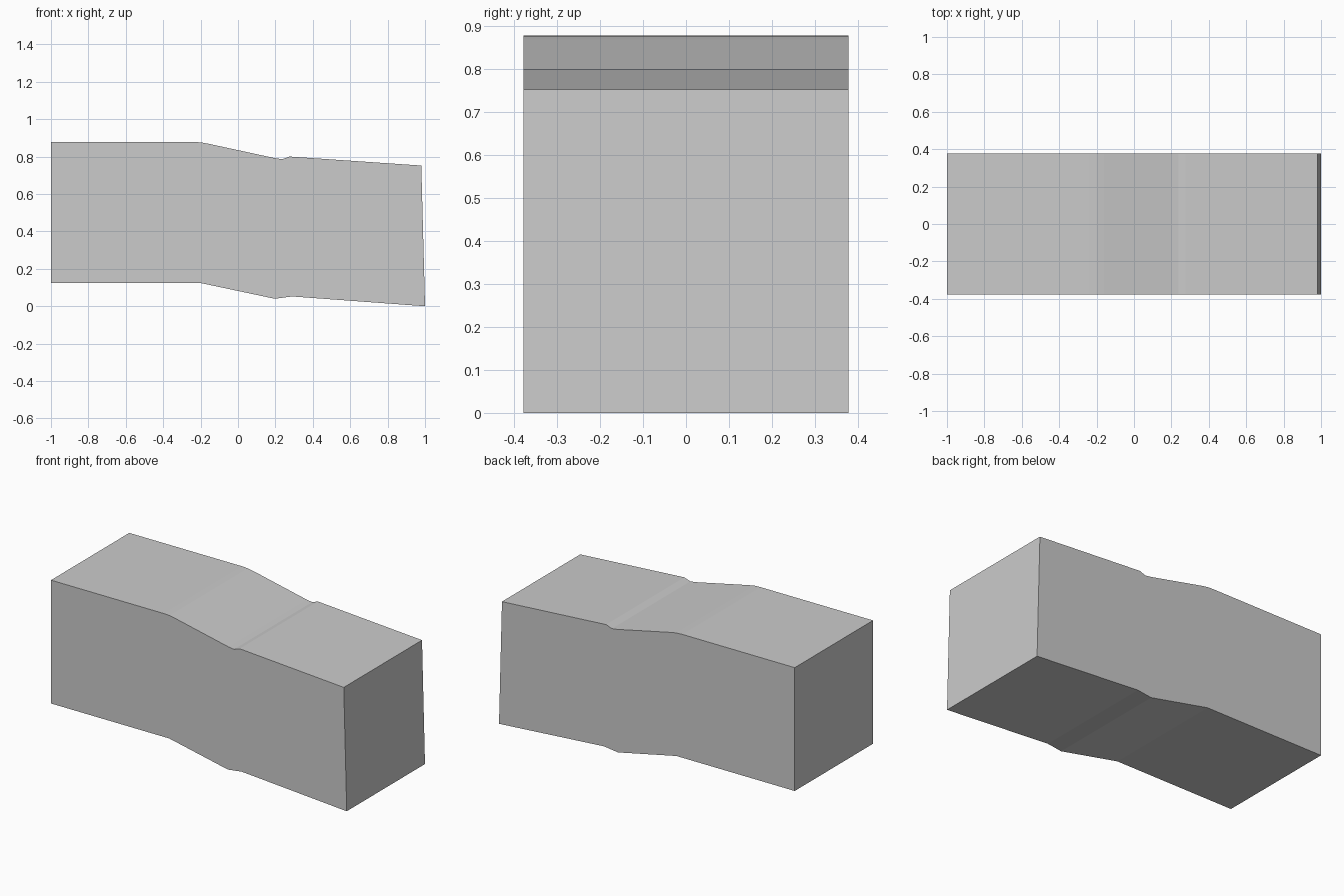
import bpy
import bmesh

cube = bpy.data.objects.get("Cube")
if cube:
    bpy.data.objects.remove(cube, do_unlink=True)

HALF_DEPTH = 0.378

# Side outline of the bent block: upper edge left to right, lower edge back
top_edge = [(-1, 0.878), (-0.24, 0.878), (-0.2, 0.876), (-0.16, 0.869),
            (0.2, 0.791), (0.237, 0.786), (0.276, 0.8), (0.98, 0.752)]
bottom_edge = [(1, 0), (0.29, 0.052), (0.196, 0.04), (-0.2, 0.124), (-1, 0.124)]

# Plain grey surface
grey = bpy.data.materials.new("plain_grey")
grey.use_nodes = True
colour = (0.6, 0.6, 0.6, 1)
grey.diffuse_color = colour
grey.node_tree.nodes["Principled BSDF"].inputs["Base Color"].default_value = colour

# Extrude the outline through the depth
bm = bmesh.new()
outline = [bm.verts.new((x, -HALF_DEPTH, z)) for x, z in top_edge + bottom_edge]
face = bm.faces.new(outline)
result = bmesh.ops.extrude_face_region(bm, geom=[face])
moved = [v for v in result["geom"] if isinstance(v, bmesh.types.BMVert)]
bmesh.ops.translate(bm, verts=moved, vec=(0, 2 * HALF_DEPTH, 0))
bmesh.ops.recalc_face_normals(bm, faces=bm.faces)

mesh = bpy.data.meshes.new("bent_block")
bm.to_mesh(mesh)
bm.free()
mesh.materials.append(grey)
block = bpy.data.objects.new("bent_block", mesh)
bpy.context.collection.objects.link(block)
